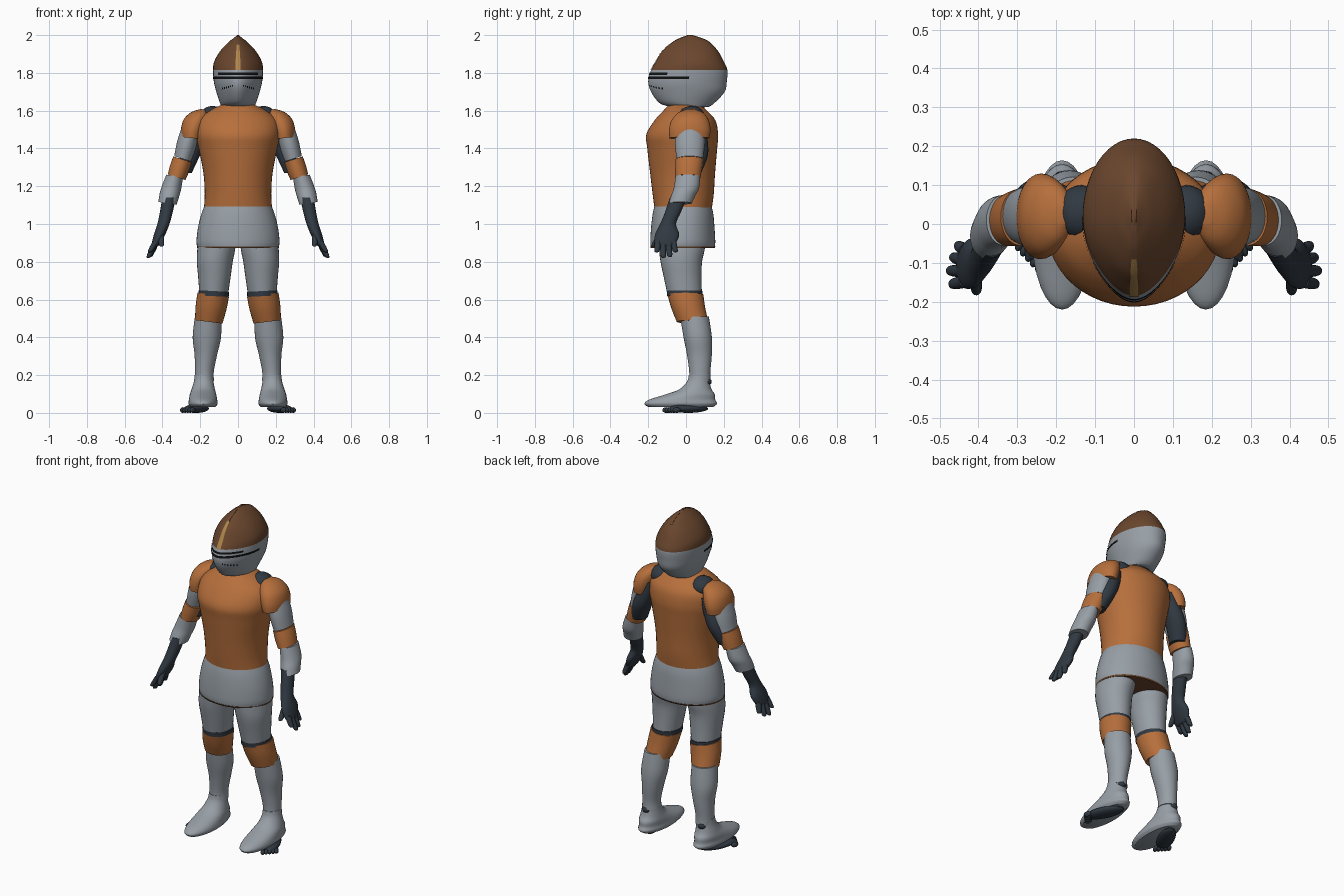
import bpy, bmesh
from math import sin, cos, pi, radians
from mathutils import Matrix, Vector

cube = bpy.data.objects.get("Cube")
if cube:
    bpy.data.objects.remove(cube)


def material(name, rgb):
    m = bpy.data.materials.new(name)
    m.use_nodes = True
    color = (*rgb, 1.0)
    m.diffuse_color = color
    m.node_tree.nodes["Principled BSDF"].inputs["Base Color"].default_value = color
    return m


copper = material("copper_orange", (0.47, 0.16, 0.045))
steel = material("steel_grey", (0.31, 0.345, 0.38))
dark = material("dark_slate", (0.03, 0.041, 0.054))
brown = material("helmet_brown", (0.145, 0.062, 0.027))
gold = material("worn_gold", (0.43, 0.24, 0.07))
black = material("black", (0.005, 0.005, 0.005))


def finish(bm, name, mats, fix_normals=True):
    if fix_normals:
        bmesh.ops.recalc_face_normals(bm, faces=bm.faces)
    mesh = bpy.data.meshes.new(name)
    bm.to_mesh(mesh)
    bm.free()
    for m in mats:
        mesh.materials.append(m)
    ob = bpy.data.objects.new(name, mesh)
    bpy.context.collection.objects.link(ob)
    bpy.ops.object.select_all(action='DESELECT')
    ob.select_set(True)
    bpy.context.view_layer.objects.active = ob
    bpy.ops.object.shade_smooth_by_angle(angle=radians(40))
    return ob


def smooth(keys, steps=4):
    """Catmull-Rom subdivision of ring keys."""
    keys = [tuple(k) for k in keys]
    ext = [keys[0]] + keys + [keys[-1]]
    out = []
    for p0, p1, p2, p3 in zip(ext, ext[1:], ext[2:], ext[3:]):
        for i in range(steps):
            t = i / steps
            out.append([b + 0.5 * t * (c - a + t * (2*a - 5*b + 4*c - d + t * (3*(b - c) + d - a)))
                        for a, b, c, d in zip(p0, p1, p2, p3)])
    return out + [list(keys[-1])]


def skin(bm, rings):
    loops = [[bm.verts.new(p) for p in ring] for ring in rings]
    n = len(loops[0])
    for lo, hi in zip(loops, loops[1:]):
        for i in range(n):
            bm.faces.new((lo[i], lo[(i + 1) % n], hi[(i + 1) % n], hi[i]))
    bm.faces.new(loops[0])
    bm.faces.new(loops[-1])


def loft(name, mat, keys, side=1, tilt=0, segs=32):
    """Elliptical rings (x, y, z, rx, ry), tilted about y, skinned into a closed part."""
    ct, st = cos(radians(tilt)), sin(radians(tilt))
    rings = []
    for x, y, z, rx, ry in smooth(keys):
        angles = [2 * pi * i / segs for i in range(segs)]
        rings.append([(side * (x + rx * cos(a) * ct), y + ry * sin(a), z + rx * cos(a) * st)
                      for a in angles])
    bm = bmesh.new()
    skin(bm, rings)
    return finish(bm, name, [mat])


def ellipsoid(name, mat, centre, radii, turn=0):
    bm = bmesh.new()
    bmesh.ops.create_uvsphere(bm, u_segments=24, v_segments=12, radius=1, matrix=(
        Matrix.Translation(centre) @ Matrix.Rotation(turn, 4, 'Z') @ Matrix.Diagonal((*radii, 1))))
    return finish(bm, name, [mat])


# Helmet: egg-shaped rings (y, z, rx, ry) with a slightly keeled front
BROW = 1.815
helm = smooth([(.02, 1.62, .085, .1), (.005, 1.64, .095, .145), (.01, 1.7, .115, .195),
               (.008, 1.755, .128, .208), (.017, BROW, .132, .202), (.02, 1.86, .126, .18),
               (.022, 1.915, .095, .148), (.027, 1.963, .05, .098), (.025, 1.985, .022, .055),
               (.02, 2.0, .003, .012)])


def helm_point(a, ring, off=0):
    y, z, rx, ry = ring
    keel = 1 - 0.25 * max(0, cos(a)) ** 2
    return ((rx + off) * sin(a) * keel, y - (ry + off) * cos(a), z)


def helm_ring(z):
    for lo, hi in zip(helm, helm[1:]):
        if lo[1] <= z <= hi[1]:
            t = (z - lo[1]) / (hi[1] - lo[1])
            return [p + t * (q - p) for p, q in zip(lo, hi)]
    return helm[-1]


bm = bmesh.new()
skin(bm, [[helm_point(2 * pi * i / 48, r) for i in range(48)] for r in helm])
for f in bm.faces:
    f.material_index = int(f.calc_center_median().z > BROW)
finish(bm, "helmet", [steel, brown])


def helm_plate(name, mat, a0, a1, z0, z1, na, nz, off=.003):
    """Thin plate that follows the helmet surface."""
    bm = bmesh.new()
    grid = [[bm.verts.new(helm_point(a0 + (a1 - a0) * i / na, helm_ring(z0 + (z1 - z0) * j / nz), off))
             for i in range(na + 1)] for j in range(nz + 1)]
    for lo, hi in zip(grid, grid[1:]):
        for i in range(na):
            bm.faces.new((lo[i], lo[i + 1], hi[i + 1], hi[i]))
    return finish(bm, name, [mat], False)


helm_plate("visor_slit", black, -1.6, 1.6, 1.768, 1.781, 40, 1)
helm_plate("eye_opening", black, -1.0, 1.0, 1.79, 1.801, 30, 1)
helm_plate("brow_stripe", gold, -.13, .13, BROW, 1.95, 4, 14)
for s in (-1, 1):
    for i in range(6):
        a, z = s * (.3 + .11 * i), 1.732 - .003 * i
        helm_plate("breath_hole", black, a - .025, a + .025, z - .005, z + .005, 2, 1)

# Crest: narrow keel over the crown
bm = bmesh.new()
path = ([helm_point(0, helm_ring(1.94 + .0075 * i)) for i in range(8)]
        + [helm_point(pi, helm_ring(2.0 - .0075 * i)) for i in range(8)])
skin(bm, [[(-.006, y, z - .015), (.006, y, z - .015), (.006, y, z + .001), (-.006, y, z + .001)]
          for x, y, z in path])
finish(bm, "helmet_crest", [brown])

# Torso and skirt
loft("neck", dark, [(0, .02, 1.57, .075, .08), (0, .02, 1.66, .07, .075)])
loft("torso", copper, [(0, -.015, 1.085, .18, .152), (0, -.015, 1.16, .176, .162),
                       (0, -.018, 1.27, .183, .172), (0, -.02, 1.4, .208, .185),
                       (0, -.02, 1.475, .222, .19), (0, -.005, 1.55, .21, .16),
                       (0, -.005, 1.6, .15, .115), (0, -.005, 1.63, .09, .085)], segs=48)
loft("skirt", steel, [(0, -.017, .88, .216, .17), (0, -.017, .91, .22, .172),
                      (0, -.017, .98, .212, .168), (0, -.016, 1.05, .195, .161),
                      (0, -.016, 1.1, .176, .15)], segs=48)
loft("skirt_hem", brown, [(0, -.017, .874, .216, .17), (0, -.017, .882, .219, .173)], segs=48)

for s, label in ((1, "left_"), (-1, "right_")):
    # Arm
    ellipsoid(label + "shoulder_pad", dark, (s * .135, .03, 1.57), (.065, .07, .055))
    loft(label + "undersleeve", dark, [(.19, .04, 1.53, .05, .06), (.225, .055, 1.44, .055, .06),
                                       (.255, .055, 1.36, .052, .06), (.29, .03, 1.27, .045, .05)], s)
    loft(label + "pauldron", copper, [(.245, .018, 1.455, .058, .106), (.238, .02, 1.5, .064, .11),
                                      (.222, .022, 1.55, .064, .098), (.2, .025, 1.588, .046, .068),
                                      (.183, .025, 1.607, .014, .025)], s, 6)
    loft(label + "upper_arm", steel, [(.25, .02, 1.5, .05, .075), (.272, .02, 1.42, .053, .078),
                                      (.292, .02, 1.345, .048, .07)], s, 18)
    loft(label + "elbow_guard", copper, [(.293, .018, 1.342, .052, .073), (.309, .014, 1.295, .053, .071),
                                         (.325, .01, 1.248, .049, .067)], s, 18)
    loft(label + "forearm", steel, [(.335, .01, 1.255, .045, .065), (.353, .002, 1.19, .052, .067),
                                    (.364, -.015, 1.15, .052, .064), (.373, -.03, 1.11, .049, .061)], s, 8)
    loft(label + "glove", dark, [(.365, -.04, 1.14, .036, .045), (.38, -.07, 1.06, .034, .042),
                                 (.395, -.095, 1.0, .032, .042), (.415, -.1, .945, .03, .064),
                                 (.435, -.11, .895, .022, .055), (.44, -.11, .88, .012, .04)], s)
    tips = [(.468, -.155, .85), (.475, -.12, .82), (.466, -.085, .825), (.452, -.055, .85),
            (.405, -.175, .88)]
    for i, tip in enumerate(tips):
        root = Vector((.408, -.125, .965)) if i == 4 else Vector((.434, -.147 + .026 * i, .91))
        tip = Vector(tip)
        loft(label + ("thumb" if i == 4 else "finger"), dark,
             [(*root.lerp(tip, t), r, r) for t, r in ((0, .017), (.5, .016), (.9, .013), (1, .005))],
             s, segs=12)

    # Leg
    loft(label + "thigh", steel, [(.11, -.02, .92, .1, .125), (.116, -.022, .86, .1, .12),
                                  (.123, -.025, .8, .095, .11), (.125, -.018, .72, .086, .1),
                                  (.128, -.008, .635, .077, .092)], s)
    loft(label + "knee_strap", dark, [(.129, -.006, .618, .08, .094), (.128, -.007, .645, .08, .095)], s, 3)
    loft(label + "knee_guard", copper, [(.155, .035, .482, .073, .084), (.143, .012, .555, .082, .09),
                                        (.131, -.003, .626, .084, .095)], s, 7)
    loft(label + "shin", steel, [(.178, .073, .17, .051, .057), (.178, .073, .22, .05, .056),
                                 (.17, .071, .31, .06, .066), (.165, .062, .4, .075, .075),
                                 (.158, .045, .51, .07, .076)], s)
    loft(label + "shoe", steel, [(.185, -.028, .03, .065, .17), (.185, -.028, .048, .077, .192),
                                 (.185, -.02, .07, .075, .175), (.185, .022, .098, .07, .13),
                                 (.184, .05, .125, .062, .085), (.182, .065, .165, .052, .06),
                                 (.18, .07, .2, .049, .055)], s)
    ellipsoid(label + "ankle", dark, (s * .185, .1, .165), (.03, .036, .025))

    # Dark foot turned outwards beneath the shoe
    ellipsoid(label + "sole", dark, (s * .22, .012, .023), (.048, .115, .023), s * .45)
    for i in range(5):
        ellipsoid(label + "toe", dark, (s * (.24 + .013 * i), -.105 + .014 * i, .015),
                  (.012, .022, .015), s * .45)
